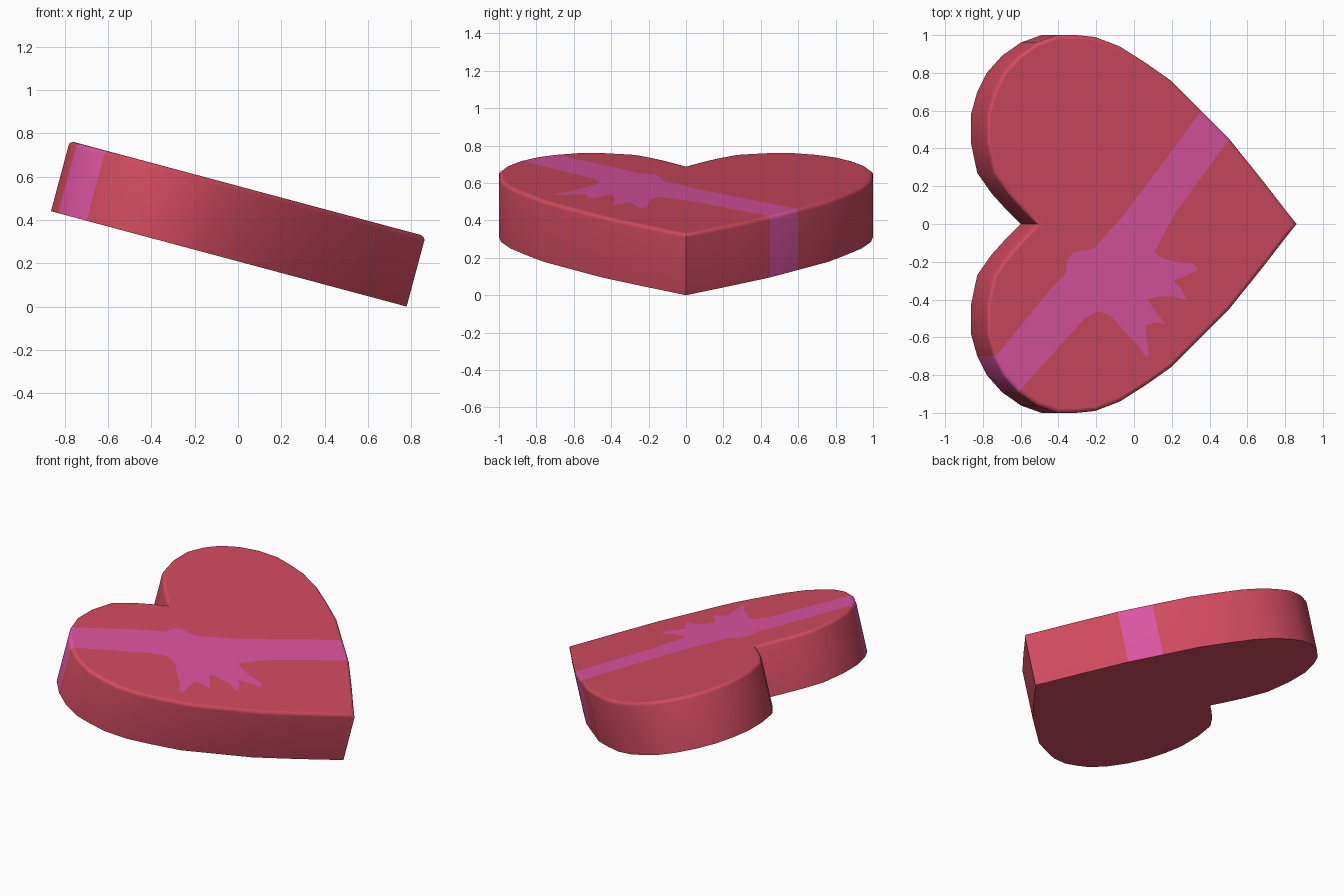
import bpy, bmesh, math
from mathutils import Vector

if "Cube" in bpy.data.objects:
    bpy.data.objects.remove(bpy.data.objects["Cube"])

TILT = math.radians(15)
HEIGHT = 0.336
ROUND = 0.02

# Half outline of the heart, from the notch round to the tip
half = [(-.577, 0), (-.65, .07), (-.735, .16), (-.815, .27), (-.85, .43), (-.85, .58),
        (-.815, .70), (-.763, .80), (-.68, .89), (-.577, .96), (-.463, 1), (-.36, 1),
        (-.254, .99), (-.119, .94), (.02, .855), (.16, .76), (.326, .60), (.481, .45),
        (.66, .235), (.80, .06), (.85, 0)]
outline = [Vector(p) for p in half + [(x, -y) for x, y in half[-2:0:-1]]]
N = len(outline)

# Ribbon borders on the lid as seen from above: notch side, then bow side
notch_side = [(.04, .17), (-.06, .04), (-.16, -.07), (-.20, -.12), (-.25, -.14),
              (-.32, -.15), (-.35, -.19), (-.36, -.26), (-.43, -.33)]
bow_side = [(-.26, -.50), (-.19, -.46), (-.12, -.49), (-.04, -.58), (.02, -.64),
            (.065, -.71), (.08, -.69), (.07, -.62), (.06, -.54), (.11, -.52),
            (.165, -.53), (.12, -.47), (.07, -.40), (.12, -.385), (.20, -.38),
            (.28, -.405), (.25, -.34), (.21, -.30), (.26, -.28), (.34, -.245),
            (.32, -.21), (.22, -.20), (.15, -.18), (.11, -.15), (.15, -.07), (.22, .06)]


def inset(i, d):
    """Outline point moved inward by d with mitred corners."""
    a = (outline[i] - outline[i - 1]).normalized()
    b = (outline[(i + 1) % N] - outline[i]).normalized()
    na, nb = Vector((a.y, -a.x)), Vector((b.y, -b.x))   # outline runs clockwise
    return outline[i] + (na + nb) * d / (1 + na.dot(nb))


def material(name, color):
    m = bpy.data.materials.new(name)
    m.diffuse_color = (*color, 1)
    m.use_nodes = True
    m.node_tree.nodes["Principled BSDF"].inputs["Base Color"].default_value = m.diffuse_color
    return m


bm = bmesh.new()


def ring(z, d):
    return [bm.verts.new((*inset(i, d), z)) for i in range(N)]


def lid_path(points):
    return [bm.verts.new(((x - .045) / math.cos(TILT), y, HEIGHT)) for x, y in points]


# Walls with a rounded top rim; the ribbon takes three wall segments
rings = [ring(0, 0)]
for k in range(4):
    t = math.radians(30 * k)
    rings.append(ring(HEIGHT - ROUND * (1 - math.sin(t)), ROUND * (1 - math.cos(t))))
for lo, hi in zip(rings, rings[1:]):
    for i in range(N):
        j = (i + 1) % N
        f = bm.faces.new((lo[i], lo[j], hi[j], hi[i]))
        f.material_index = 1 if i in (16, 32, 33) else 0

# Base and lid, the lid cut into two red areas and the ribbon with its bow
bm.faces.new(rings[0])
top = rings[-1]
p1, p2 = lid_path(notch_side), lid_path(bow_side)
bm.faces.new(top[34:] + top[:17] + p1)
bm.faces.new(top[17:33] + p2)
ribbon = bm.faces.new([top[17], top[16]] + p1 + [top[34], top[33], top[32]] + p2)
ribbon.material_index = 1
bmesh.ops.recalc_face_normals(bm, faces=bm.faces)

mesh = bpy.data.meshes.new("heart_box")
bm.to_mesh(mesh)
bm.free()
mesh.materials.append(material("box red", (.631, .069, .112)))
mesh.materials.append(material("ribbon pink", (.716, .089, .352)))
box = bpy.data.objects.new("heart_box", mesh)
bpy.context.collection.objects.link(box)

# Smooth walls, flat lid and base
bpy.context.view_layer.objects.active = box
box.select_set(True)
bpy.ops.object.shade_smooth_by_angle(angle=math.radians(40))
for p in mesh.polygons:
    if len(p.vertices) > 4:
        p.use_smooth = False

# Lean the box so that its tip rests on the ground
box.rotation_euler = (0, TILT, 0)
box.location = (-.0425, 0, .85 * math.sin(TILT))
